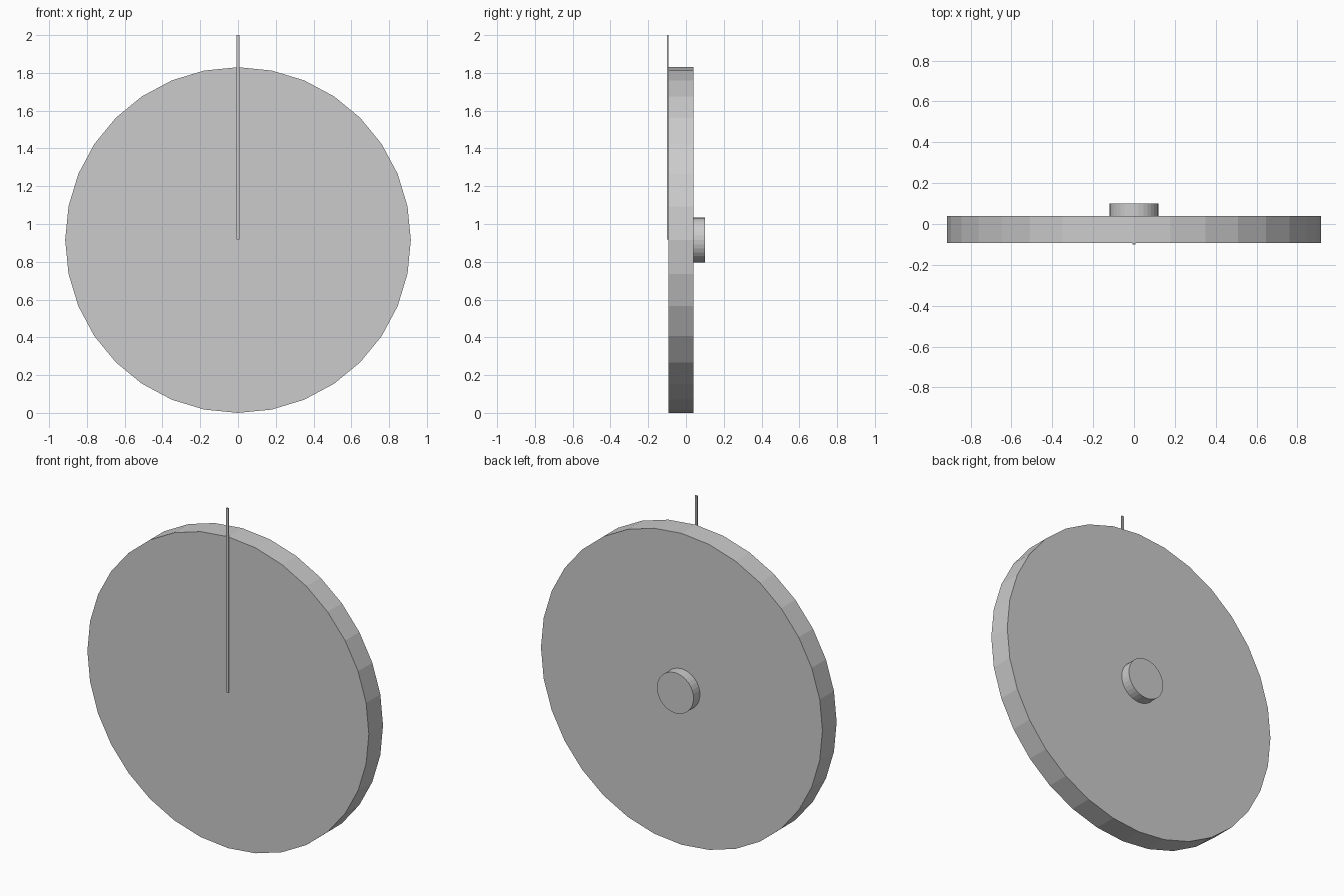
import bpy, math

if "Cube" in bpy.data.objects:
    bpy.data.objects.remove(bpy.data.objects["Cube"])

RADIUS = 0.915  # disc radius, also height of its centre


def disc(name, radius, y0, y1, sides=32):
    """Flat-shaded cylinder lying along y, centred on the wheel axis."""
    bpy.ops.mesh.primitive_cylinder_add(
        vertices=sides, radius=radius, depth=y1 - y0,
        location=(0, (y0 + y1) / 2, RADIUS), rotation=(math.pi / 2, 0, 0))
    bpy.context.object.name = name


# Main wheel and the small hub on its back
disc("main_disc", RADIUS, -0.092, 0.04)
disc("rear_hub", 0.119, 0.04, 0.10)

# Thin pointer on the front, from the centre to above the rim
z0, z1 = 0.918, 2.0
bpy.ops.mesh.primitive_cube_add(size=1, location=(0, -0.096, (z0 + z1) / 2))
pointer = bpy.context.object
pointer.name = "pointer"
pointer.scale = (0.015, 0.008, z1 - z0)
